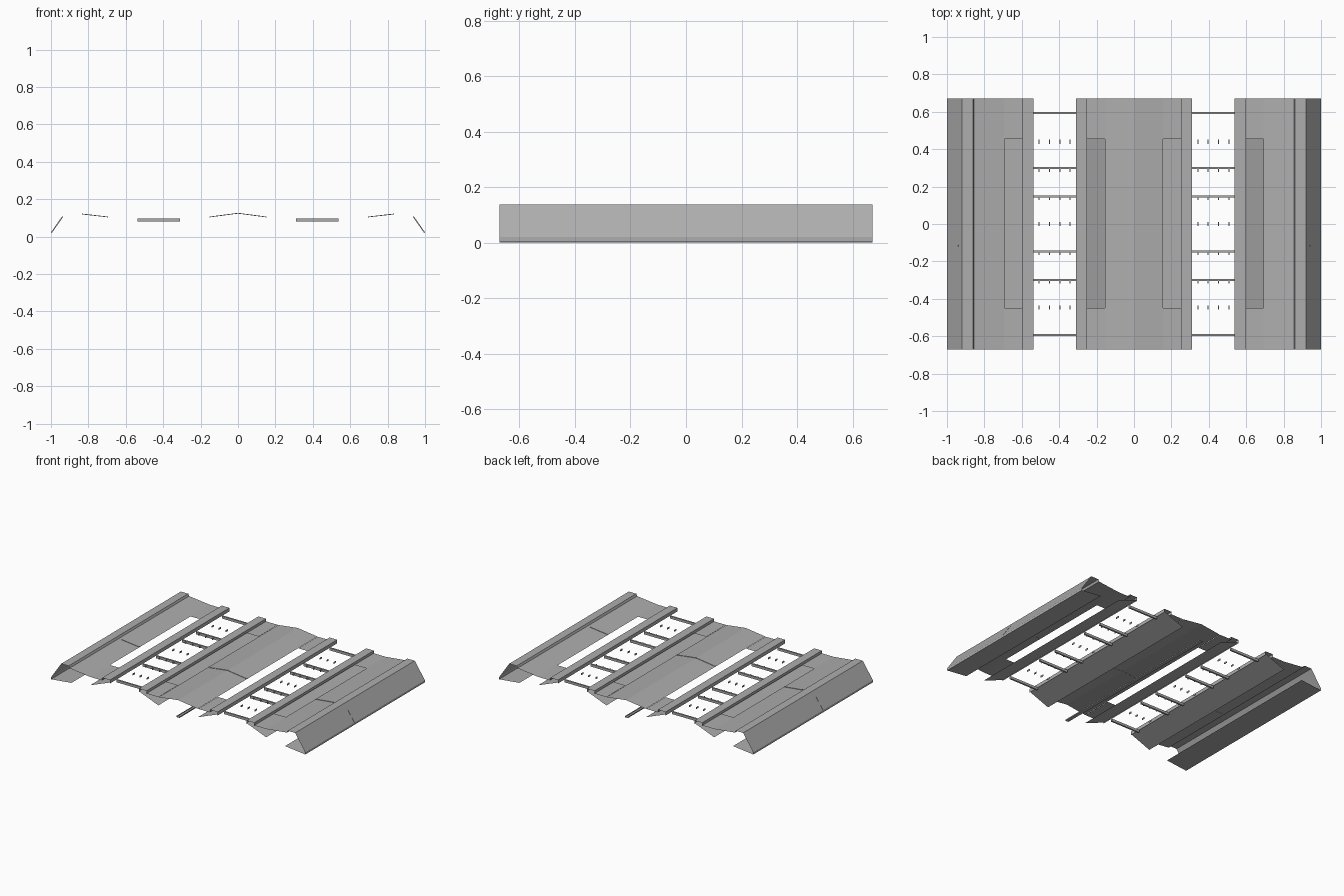
import bpy, bmesh

if "Cube" in bpy.data.objects:
    bpy.data.objects.remove(bpy.data.objects["Cube"])

# One plain steel colour
steel = bpy.data.materials.new("grey_steel")
steel.diffuse_color = (0.42, 0.42, 0.42, 1)
steel.use_nodes = True
steel.node_tree.nodes["Principled BSDF"].inputs["Base Color"].default_value = steel.diffuse_color
L = 0.672


def add_object(name, bm):
    me = bpy.data.meshes.new(name)
    bm.to_mesh(me)
    bm.free()
    me.materials.append(steel)
    ob = bpy.data.objects.new(name, me)
    bpy.context.collection.objects.link(ob)
    return ob


def sheet(name, profile, spans=((-L, L),), mirror=True):
    """Thin plate: an x-z profile swept along y."""
    bm = bmesh.new()
    for s in ((1, -1) if mirror else (1,)):
        for y0, y1 in spans:
            a = [bm.verts.new((s * x, y0, z)) for x, z in profile]
            b = [bm.verts.new((s * x, y1, z)) for x, z in profile]
            for i in range(len(profile) - 1):
                f = [a[i], a[i + 1], b[i + 1], b[i]]
                bm.faces.new(f if s < 0 else f[::-1])
    return add_object(name, bm)


def box(bm, x0, x1, y0, y1, z0, z1):
    v = bmesh.ops.create_cube(bm, size=1)["verts"]
    for p in v:
        p.co.x = x1 if p.co.x > 0 else x0
        p.co.y = y1 if p.co.y > 0 else y0
        p.co.z = z1 if p.co.z > 0 else z0


# Outer sloped skirt with curb on top and return lip underneath
sheet("outer_skirt", [(0.855, 0.122), (0.862, 0.137), (0.92, 0.137), (1.0, 0.02),
                      (1.0, 0.005), (0.84, 0.022)])

# Gently sloped decks
sheet("outer_deck", [(0.692, 0.104), (0.855, 0.122)])
sheet("centre_deck", [(0.0, 0.124), (0.154, 0.104)])

# Low drain strip below the centre line
sheet("centre_strip", [(-0.014, 0.008), (-0.014, 0.0), (0.01, 0.0), (0.01, 0.008)], mirror=False)

# Rail curbs beside each track, slotted covers and sloped drain plates
for tag, edge, d in (("inner", 0.31, -1), ("outer", 0.538, 1)):
    curb = edge + d * 0.06
    far = edge + d * 0.154

    def order(p):
        return p if d > 0 else p[::-1]
    sheet(tag + "_rail_curb", order([(edge, 0.098), (edge, 0.123),
                                     (curb, 0.123), (curb, 0.104)]))
    sheet(tag + "_slot_cover", order([(curb, 0.104), (far, 0.104)]),
          ((-L, -0.45), (0.455, L)))
    sheet(tag + "_drain_plate", order([(far, 0.045), (edge, 0.105)][::-1]))

# Cross ties and small rail clips
ties, clips = bmesh.new(), bmesh.new()
for s in (-1, 1):
    for y in (-0.593, -0.3, -0.147, 0.147, 0.3, 0.593):
        x = sorted((s * 0.31, s * 0.538))
        box(ties, x[0], x[1], y - 0.006, y + 0.006, 0.08, 0.097)
    for y in (-0.446, -0.306, -0.155, 0, 0.14, 0.29, 0.44):
        for x in (0.342, 0.396, 0.452, 0.508):
            box(clips, s * x - 0.002, s * x + 0.002, y - 0.011, y + 0.011, 0.083, 0.094)
add_object("cross_ties", ties)
add_object("rail_clips", clips)

# Narrow raised seam ribs across decks and skirts
for name, p in (("skirt_rib", [(0.935, 0.105), (0.94, 0.109), (1.0, 0.023), (0.995, 0.02)]),
                ("outer_deck_rib", [(0.694, 0.103), (0.694, 0.107), (0.835, 0.123), (0.835, 0.119)]),
                ("centre_deck_rib", [(0.0, 0.123), (0.0, 0.127), (0.152, 0.107), (0.152, 0.103)])):
    bm = bmesh.new()
    for s in (1, -1):
        f = bm.faces.new([bm.verts.new((s * x, -0.12, z)) for x, z in p])
        g = bmesh.ops.extrude_face_region(bm, geom=[f])["geom"]
        bmesh.ops.translate(bm, vec=(0, 0.009, 0),
                            verts=[e for e in g if isinstance(e, bmesh.types.BMVert)])
    bmesh.ops.recalc_face_normals(bm, faces=bm.faces)
    add_object(name, bm)
